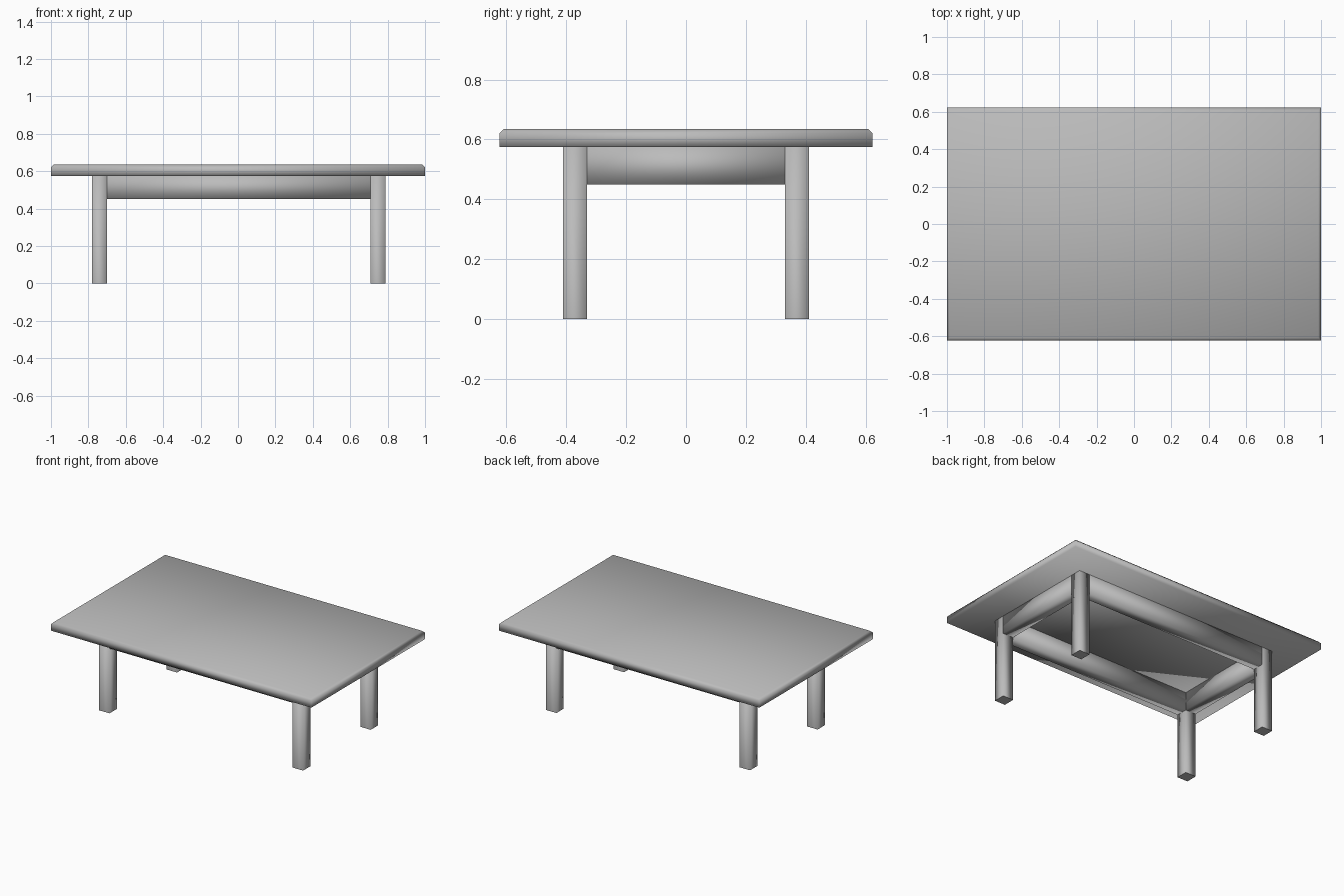
import bpy
import bmesh

cube = bpy.data.objects.get("Cube")
if cube:
    bpy.data.objects.remove(cube, do_unlink=True)

grey = bpy.data.materials.new("plain grey")
grey.use_nodes = True
colour = (0.5, 0.5, 0.5, 1)
grey.diffuse_color = colour
grey.node_tree.nodes["Principled BSDF"].inputs["Base Color"].default_value = colour


def box(name, low, high, chamfer=0, flat_base=False):
    """Softly shaded box between two corners, optionally chamfered around its top."""
    bm = bmesh.new()
    bmesh.ops.create_cube(bm, size=1)
    for v in bm.verts:
        v.co = [(a + b) / 2 + c * (b - a) for a, b, c in zip(low, high, v.co)]
    if chamfer:
        rim = [e for e in bm.edges if all(v.co.z == max(w.co.z for w in bm.verts) for v in e.verts)]
        bmesh.ops.bevel(bm, geom=rim, offset=chamfer, segments=1, affect='EDGES')
    bm.normal_update()
    for f in bm.faces:
        f.smooth = not (flat_base and f.normal.z < -0.9)
    mesh = bpy.data.meshes.new(name)
    bm.to_mesh(mesh)
    bm.free()
    mesh.materials.append(grey)
    obj = bpy.data.objects.new(name, mesh)
    bpy.context.collection.objects.link(obj)


# Main sizes
top_under, top_z = 0.575, 0.635
apron_z = 0.45
leg_w = 0.08
shift = 0.004            # the frame sits slightly to the left under the top
out_x, out_y = 0.784, 0.411
in_x, in_y = out_x - leg_w, out_y - leg_w

# Tabletop with a chamfered upper rim
box("tabletop", (-1, -0.623, top_under), (1, 0.623, top_z), chamfer=0.014)

# Square legs at the four corners
for sx, side in ((-1, "right"), (1, "left")):
    for sy, end in ((-1, "front"), (1, "back")):
        xs = sorted((sx * in_x + shift, sx * out_x + shift))
        ys = sorted((sy * in_y, sy * out_y))
        box(f"{end}_{side}_leg", (xs[0], ys[0], 0), (xs[1], ys[1], top_under), flat_base=True)

# Aprons running between the legs
for s, end, side in ((-1, "front", "right"), (1, "back", "left")):
    ys = sorted((s * in_y, s * out_y))
    box(f"{end}_apron", (shift - in_x, ys[0], apron_z), (shift + in_x, ys[1], top_under))
    xs = sorted((s * in_x + shift, s * out_x + shift))
    box(f"{side}_apron", (xs[0], -in_y, apron_z), (xs[1], in_y, top_under))
